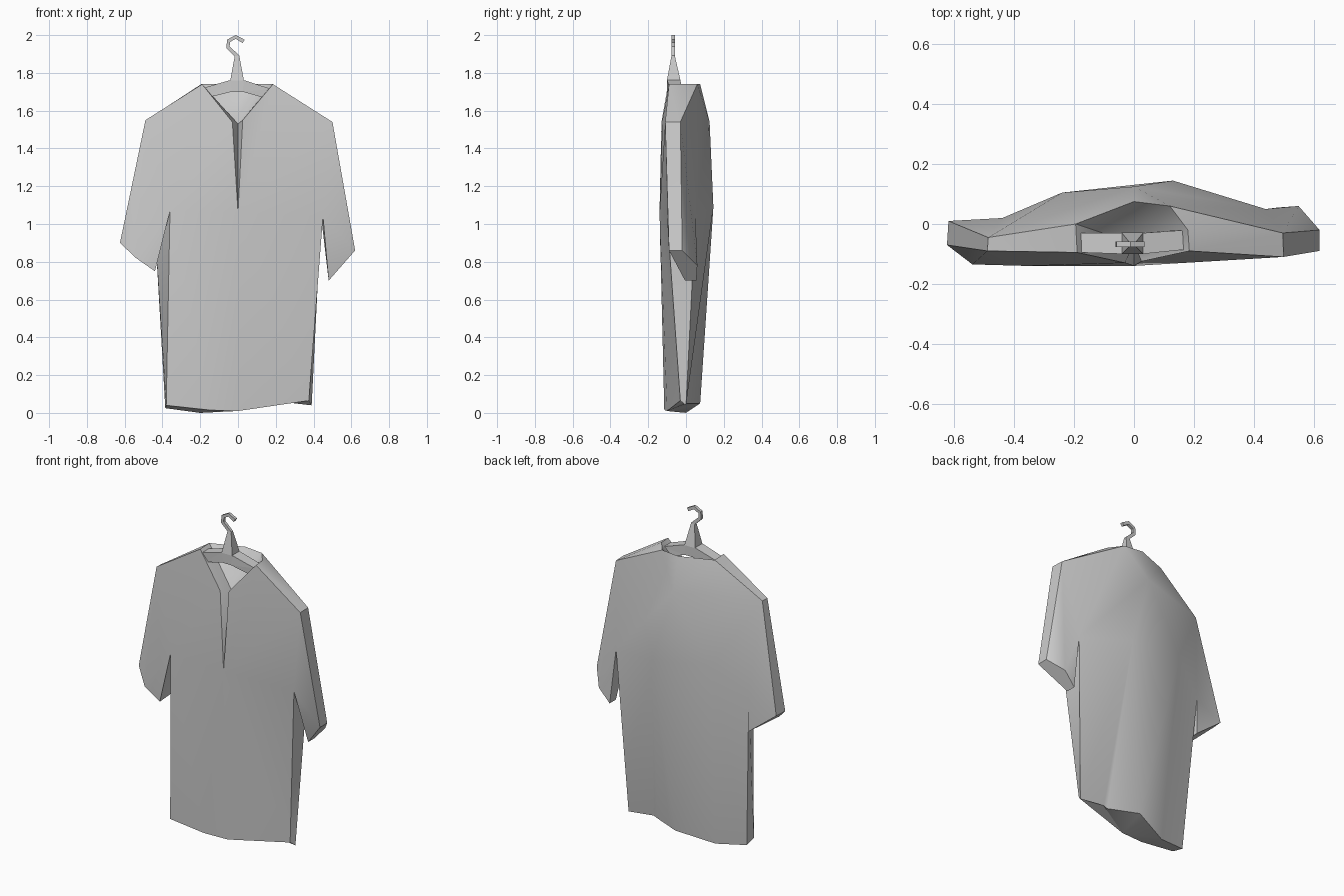
import bpy, bmesh, math
from mathutils import Vector

if "Cube" in bpy.data.objects:
    bpy.data.objects.remove(bpy.data.objects["Cube"])


def make_object(name, points, faces, smooth=None):
    mesh = bpy.data.meshes.new(name)
    bm = bmesh.new()
    verts = {k: bm.verts.new(p) for k, p in points.items()}
    for f in faces:
        bm.faces.new([verts[k] for k in f])
    bmesh.ops.triangulate(bm, faces=[f for f in bm.faces if len(f.verts) > 3])
    bmesh.ops.recalc_face_normals(bm, faces=bm.faces)
    bm.to_mesh(mesh)
    bm.free()
    ob = bpy.data.objects.new(name, mesh)
    bpy.context.collection.objects.link(ob)
    if smooth:
        bpy.ops.object.select_all(action='DESELECT')
        ob.select_set(True)
        bpy.context.view_layer.objects.active = ob
        bpy.ops.object.shade_smooth_by_angle(angle=math.radians(smooth))
    return ob


def fan(hub, rim):
    # triangles from a hub point to each pair of neighbours on its rim
    return [(hub, a, b) for a, b in zip(rim, rim[1:])]


# Shirt front outline: left neck, sleeve, armpit, hem, and up the right side
front = [(-.19, -.095, 1.74), (-.49, -.09, 1.55), (-.625, -.07, .90),
         (-.44, -.13, .75), (-.36, -.14, 1.07), (-.38, -.115, .04),
         (-.15, -.115, .015), (0, -.10, .01), (.375, -.03, .065),
         (.45, -.10, 1.04), (.48, -.005, .70), (.62, -.09, .86),
         (.50, -.11, 1.54), (.185, -.09, 1.74)]
# Shirt back outline, matching the front point by point
back = [(-.195, 0, 1.74), (-.487, -.045, 1.55), (-.62, .01, .90),
        (-.44, .02, .76), (-.44, .02, .98), (-.385, -.04, .025),
        (-.2, 0, 0), (.02, .075, .05), (.39, 0, .04),
        (.44, .05, 1.04), (.48, .055, .70), (.62, -.02, .86),
        (.497, -.03, 1.54), (.18, -.02, 1.74)]
pts = {("f", i): p for i, p in enumerate(front)}
pts.update({("b", i): p for i, p in enumerate(back)})
# Neck slit, back collar, back fullness, cuffs and hem pleat
pts.update(vl=(-.03, -.13, 1.54), vr=(.025, -.125, 1.55),
           slit=(0, -.14, 1.06), inner=(0, -.065, 1.53),
           c1=(0, .075, 1.74), c2=(.12, .06, 1.74), yoke=(0, .125, 1.54),
           mid=(-.24, .105, 1.15), pleat=(.13, .145, 1.09),
           cuff_l=(-.54, -.135, .82), cuff_r=(.55, .06, .78),
           h1=(.22, .0, .06), h2=(.195, -.0, .05))
F = [("f", i) for i in range(14)]
B = [("b", i) for i in range(14)]

# Front: two sleeves, two body halves beside the slit, and the slit's folds
faces = [[F[1], "cuff_l", F[4]], [F[1], F[2], "cuff_l"],
         ["cuff_l", F[3], F[4]], F[9:13],
         [F[0], F[1], F[4], "slit", "vl"], F[4:8] + ["slit"],
         [F[13], "vr", "slit", F[9], F[12]], ["slit"] + F[7:10]]
# Neck lining, one loop around the deepest point
faces += fan("inner", ["slit", "vl", F[0], B[0], "c1", "c2", B[13], F[13],
                       "vr", "slit"])
# Back: sleeves, then fans around the yoke, left back and pleat top
faces += [B[1:5], ["c2", B[13], B[12]], ["c2", B[12], B[9]],
          [B[12], B[11], "cuff_r"], [B[12], "cuff_r", B[9]],
          ["cuff_r", B[10], B[9]]]
faces += fan("yoke", [B[0], "c1", "c2", B[9], "pleat", "mid", B[1], B[0]])
faces += fan("mid", ["pleat", B[7], B[6], B[5], B[4], B[1]])
faces += fan("pleat", [B[9], B[8], "h1", "h2", B[7]])
# Cuff corners
faces += [[F[2], F[3], "cuff_l"], [B[10], B[11], "cuff_r"]]
# Closed hem
faces += [[F[5], B[5], B[6], F[6]], [F[6], B[6], B[7], F[7]],
          [F[7], "h1", B[8], F[8]], [F[7], B[7], "h2", "h1"]]
# Side strips joining front to back along shoulders, sleeves and sides
for i in [*range(5), *range(8, 13)]:
    faces.append([F[i], B[i], B[i + 1], F[i + 1]])
make_object("shirt", pts, faces, smooth=38)


def loft(name, sections):
    # four-sided sections joined end to end, capped
    p = {(i, j): v for i, s in enumerate(sections) for j, v in enumerate(s)}
    n = len(sections) - 1
    fs = [[(i, j), (i, (j + 1) % 4), (i + 1, (j + 1) % 4), (i + 1, j)]
          for i in range(n) for j in range(4)]
    fs += [[(0, j) for j in range(4)], [(n, j) for j in range(4)]]
    return make_object(name, p, fs)


def rect(x, y, z, hx, hy):
    return [(x + sx * hx, y + sy * hy, z)
            for sx, sy in ((-1, -1), (1, -1), (1, 1), (-1, 1))]


# Hanger stem, flaring towards the arms
loft("hanger_stem", [rect(-.005, -.068, 1.89, .012, .009),
                     rect(-.005, -.065, 1.76, .036, .036)])


# Hanger arms, one sloping bar across both shoulders
def arm_section(x, top, bottom, y0=-.1, y1=-.03):
    xb = x * .85
    return [(x, y0, top), (x, y1, top), (xb, y1, bottom), (xb, y0, bottom)]


loft("hanger_arms", [arm_section(-.185, 1.72, 1.67, -.095, -.03),
                     arm_section(-.04, 1.762, 1.70),
                     arm_section(.03, 1.762, 1.70),
                     arm_section(.175, 1.715, 1.665, -.085, -.02)])

# Hanger hook, faceted square rod
path = [Vector(p) for p in ((0, -.068, 1.87), (0, -.068, 1.885),
                            (-.053, -.068, 1.935), (-.05, -.068, 1.97),
                            (-.012, -.068, 1.99), (.03, -.068, 1.967))]
side = Vector((0, 1, 0))
sections = []
for i, p in enumerate(path):
    t = (path[min(i + 1, len(path) - 1)] - path[max(i - 1, 0)]).normalized()
    n = t.cross(side) * .010
    d = side * .009
    sections.append([p + n + d, p + n - d, p - n - d, p - n + d])
loft("hanger_hook", sections)
